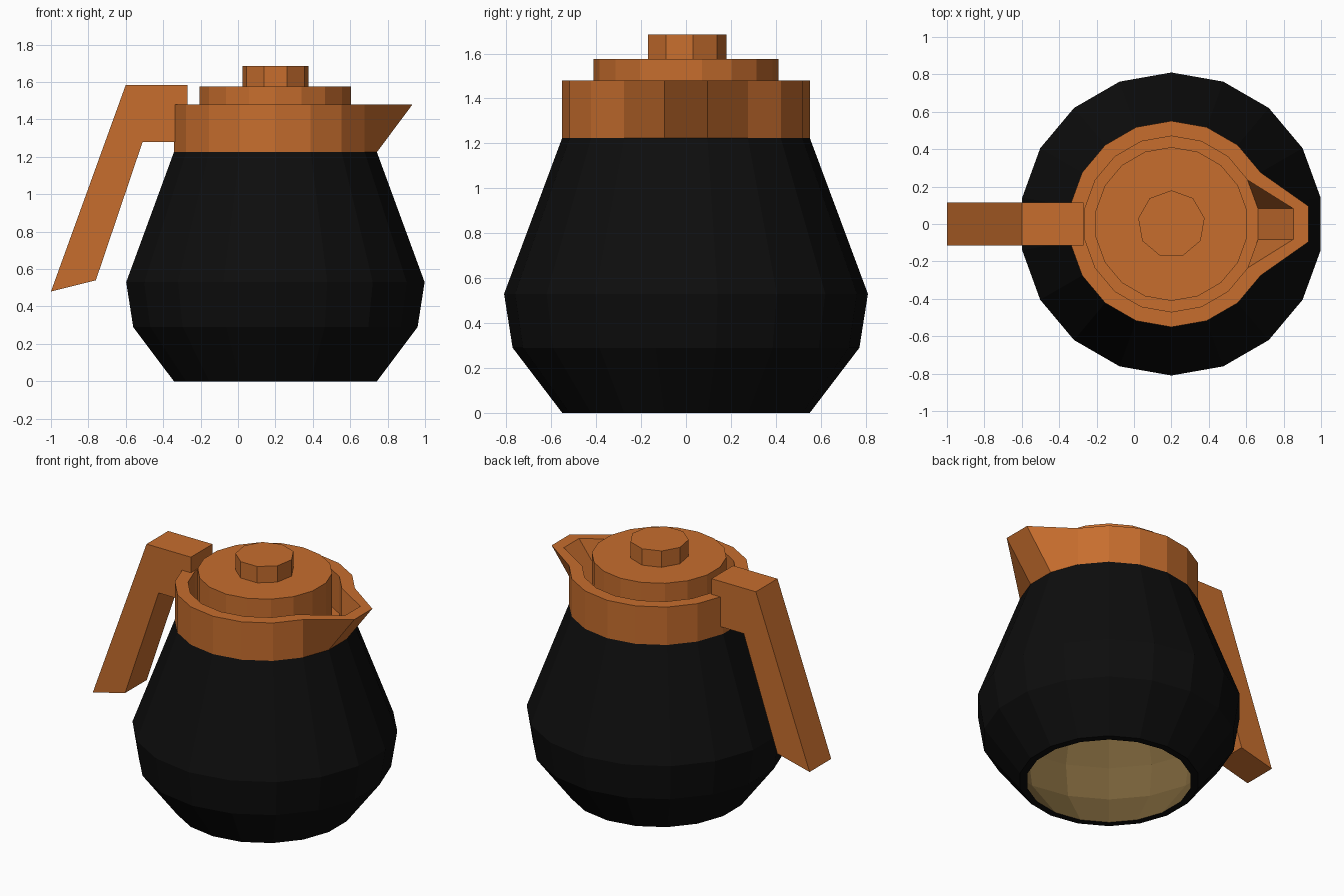
import bpy, bmesh, math

if "Cube" in bpy.data.objects:
    bpy.data.objects.remove(bpy.data.objects["Cube"])

CX = 0.2  # axis of the pot


def material(name, rgb):
    m = bpy.data.materials.new(name)
    m.diffuse_color = (*rgb, 1)
    m.use_nodes = True
    m.node_tree.nodes["Principled BSDF"].inputs["Base Color"].default_value = m.diffuse_color
    return m


orange = material("orange_plastic", (0.57, 0.155, 0.027))
black = material("black_glass", (0.004, 0.004, 0.004))
brown = material("inner_brown", (0.185, 0.118, 0.04))


def finish(bm, name, mats):
    bmesh.ops.recalc_face_normals(bm, faces=bm.faces)
    me = bpy.data.meshes.new(name)
    bm.to_mesh(me)
    bm.free()
    ob = bpy.data.objects.new(name, me)
    bpy.context.collection.objects.link(ob)
    for m in mats:
        me.materials.append(m)
    return ob


def lathe(name, profile, sides, start, mats, closed=False, caps=(), inner=(), shape=None):
    """Revolve (radius, z) points; caps = profile points to fill, inner = bands in the 2nd material."""
    bm = bmesh.new()
    rings = []
    for r, z in profile:
        ring = []
        for i in range(sides):
            a = math.radians(start) + math.tau * i / sides
            ring.append(bm.verts.new((CX + r * math.cos(a), r * math.sin(a), z)))
        rings.append(ring)
    n = len(rings)
    for k in range(n if closed else n - 1):
        a, b = rings[k], rings[(k + 1) % n]
        for i in range(sides):
            j = (i + 1) % sides
            f = bm.faces.new((a[i], a[j], b[j], b[i]))
            f.material_index = 1 if k in inner else 0
    for k in caps:
        bm.faces.new(rings[k])
    if shape:
        shape(bm)
    return finish(bm, name, mats)


# Pot body: double wall, open at the bottom, brown inside
outer = [(0.551, 0), (0.772, 0.29), (0.81, 0.53), (0.551, 1.225)]
inside = [(0.50, 1.225), (0.765, 0.53), (0.728, 0.29), (0.505, 0)]
lathe("pot_body", outer + inside, 18, 10, [black, brown], closed=True, inner=(4, 5, 6))


# Collar: the two top corners facing +x are pulled out into the spout
def pull_spout(bm):
    for v in bm.verts:
        if v.co.z > 1.4 and v.co.x > 0.62 and abs(v.co.y) < 0.12:
            v.co.x += 0.19


lathe("collar_with_spout", [(0.551, 1.225), (0.551, 1.48), (0.47, 1.48), (0.47, 1.23)],
      18, 10, [orange], caps=(0, 3), shape=pull_spout)

# Lid and knob
lathe("lid", [(0.411, 1.23), (0.411, 1.575)], 18, 10, [orange], caps=(0, 1))
lathe("lid_knob", [(0.18, 1.57), (0.18, 1.685)], 9, 90, [orange], caps=(0, 1))

# Handle: side outline extruded across y
outline = [(-0.27, 1.585), (-0.60, 1.585), (-1.0, 0.48), (-0.76, 0.54), (-0.51, 1.28), (-0.27, 1.28)]
bm = bmesh.new()
side = bm.faces.new([bm.verts.new((x, -0.115, z)) for x, z in outline])
ext = bmesh.ops.extrude_face_region(bm, geom=[side])
for v in ext["geom"]:
    if isinstance(v, bmesh.types.BMVert):
        v.co.y = 0.115
if not side.is_valid or len(bm.faces) < 8:
    bmesh.ops.holes_fill(bm, edges=bm.edges, sides=0)
finish(bm, "handle", [orange])
